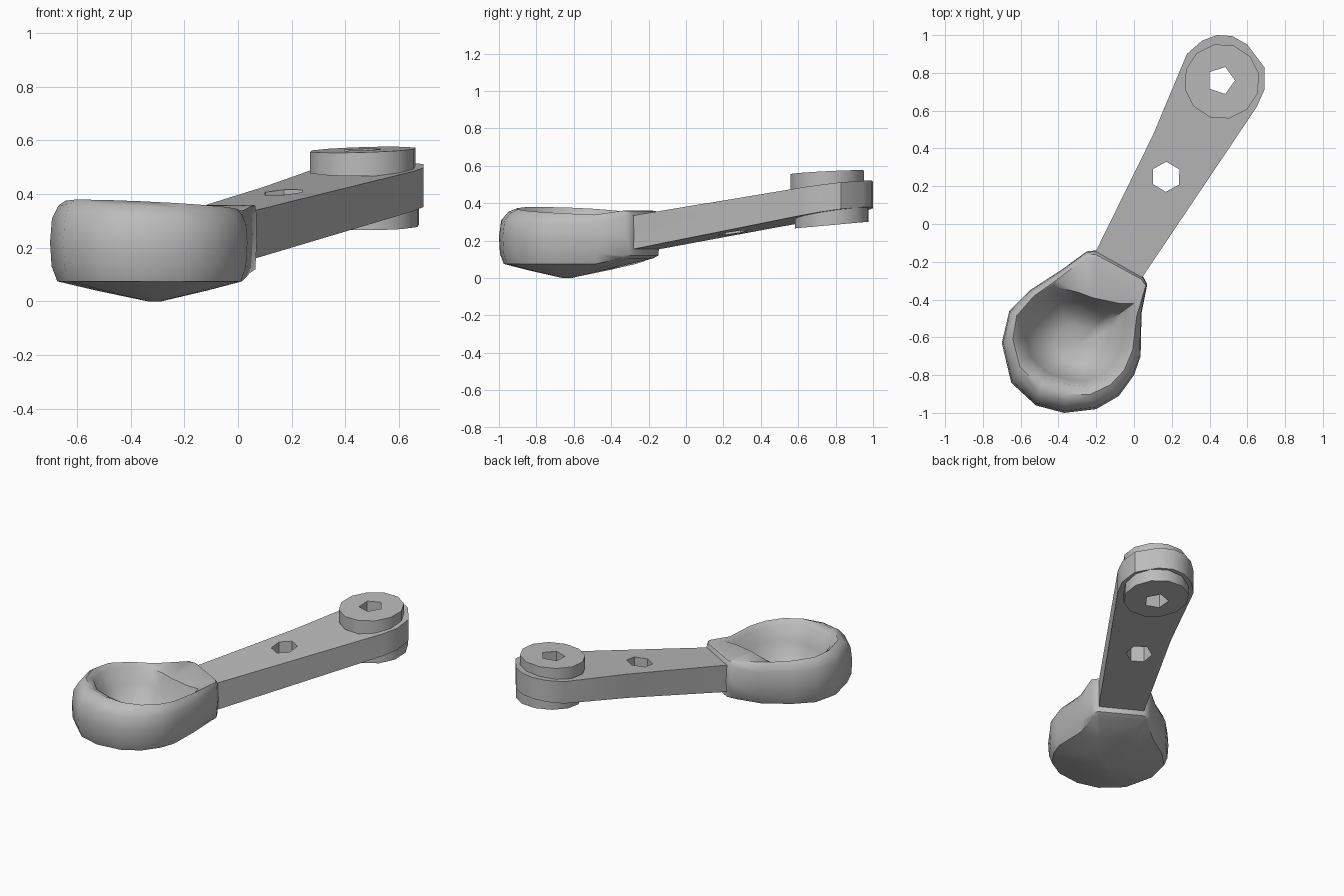
import bpy, bmesh, math
from mathutils import Vector

if "Cube" in bpy.data.objects:
    bpy.data.objects.remove(bpy.data.objects["Cube"])

grey = bpy.data.materials.new("grey")
grey.diffuse_color = (0.5, 0.5, 0.5, 1)
grey.use_nodes = True
grey.node_tree.nodes["Principled BSDF"].inputs["Base Color"].default_value = grey.diffuse_color


def finish(name, bm, angle):
    bmesh.ops.recalc_face_normals(bm, faces=bm.faces)
    me = bpy.data.meshes.new(name)
    bm.to_mesh(me)
    bm.free()
    ob = bpy.data.objects.new(name, me)
    bpy.context.collection.objects.link(ob)
    me.materials.append(grey)
    bpy.ops.object.select_all(action='DESELECT')
    ob.select_set(True)
    bpy.context.view_layer.objects.active = ob
    bpy.ops.object.shade_smooth_by_angle(angle=math.radians(angle))
    return ob


def loft(name, rings, angle):
    """Skin a stack of equal-length rings and close both ends."""
    bm = bmesh.new()
    vs = [[bm.verts.new(p) for p in r] for r in rings]
    n = len(rings[0])
    for a, b in zip(vs, vs[1:]):
        for i in range(n):
            j = (i + 1) % n
            bm.faces.new((a[i], a[j], b[j], b[i]))
    bm.faces.new(vs[0])
    bm.faces.new(vs[-1])
    return finish(name, bm, angle)


def circle(cx, cy, r, n, turn=0):
    return [(cx + r * math.cos(turn + math.tau * i / n),
             cy + r * math.sin(turn + math.tau * i / n)) for i in range(n)]


def prism(name, pts, low, high, angle=35):
    return loft(name, [[(x, y, f(x, y)) for x, y in pts] for f in (low, high)], angle)


def cut(ob, cutter):
    mod = ob.modifiers.new("hole", 'BOOLEAN')
    mod.operation = 'DIFFERENCE'
    mod.solver = 'EXACT'
    mod.object = cutter
    bpy.context.view_layer.objects.active = ob
    bpy.ops.object.modifier_apply(modifier=mod.name)


def along(x, y):
    return 0.5 * x + 0.866 * y


# Sloping arm with rounded far end
arm_outline = [(-0.215, -0.17), (-0.2, -0.14), (0.1, 0.47), (0.28, 0.9), (0.36, 0.97),
               (0.44, 1.0), (0.52, 0.995), (0.6, 0.95), (0.69, 0.83), (0.69, 0.71),
               (0.65, 0.62), (0.045, -0.28), (0.03, -0.31)]
arm = prism("arm", arm_outline,
            lambda x, y: 0.155 + 0.167 * (along(x, y) + 0.217),
            lambda x, y: 0.335 + 0.138 * (along(x, y) + 0.217))

# Discs above and below the far end
top_disc = prism("top_disc", circle(0.465, 0.755, 0.2, 12, 0.2),
                 lambda x, y: 0.48 + 0.07 * (y - 0.755),
                 lambda x, y: 0.565 + 0.05 * (y - 0.755) + 0.03 * (x - 0.465))
bottom_disc = prism("bottom_disc", circle(0.478, 0.78, 0.2, 12, 0.2),
                    lambda x, y: 0.283 + 0.09 * (y - 0.78),
                    lambda x, y: 0.38 + 0.09 * (y - 0.78))

# Through holes
end_hole = prism("end_hole", circle(0.46, 0.76, 0.075, 5, 0.0),
                 lambda x, y: 0.0, lambda x, y: 0.9)
mid_hole = prism("mid_hole", circle(0.17, 0.25, 0.08, 6, 0.5),
                 lambda x, y: 0.0, lambda x, y: 0.9)
for part in (arm, top_disc, bottom_disc):
    cut(part, end_hole)
cut(arm, mid_hole)
for helper in (end_hole, mid_hole):
    bpy.data.objects.remove(helper)

# Scoop: outer outline and matching inner rim
outer = [(-0.7, -0.63), (-0.66, -0.46), (-0.55, -0.35), (-0.38, -0.24), (-0.25, -0.145),
         (-0.2, -0.14), (0.05, -0.28), (0.07, -0.32), (0.04, -0.47), (0.035, -0.7),
         (0.0, -0.8), (-0.08, -0.91), (-0.2, -0.98), (-0.37, -1.0), (-0.52, -0.96),
         (-0.65, -0.84)]
inner = [(-0.61, -0.6), (-0.6, -0.5), (-0.52, -0.4), (-0.43, -0.33), (-0.3, -0.36),
         (-0.22, -0.39), (-0.08, -0.42), (0.0, -0.42), (0.0, -0.5), (-0.03, -0.65),
         (-0.08, -0.76), (-0.15, -0.82), (-0.25, -0.86), (-0.35, -0.85), (-0.48, -0.81),
         (-0.58, -0.71)]
mid = Vector((-0.31, -0.64))


def ring(t, z, rim_share=0.0, neck_z=0.0, scale=1.0):
    """Blend outer to inner by t; lift follows the rim, neck_z shifts the neck."""
    out = []
    for i, (o, p) in enumerate(zip(outer, inner)):
        neck = 4 <= i <= 7
        tt = t * (0.25 if neck and t < 0.8 else 1.0)
        q = mid + (Vector(o).lerp(Vector(p), tt) - mid) * scale
        # rim is highest at the front left and dips on the right
        lift = rim_share * (-0.05 * (q.x + 0.5) - 0.04 * (q.y + 0.9))
        out.append((q.x, q.y, z + (neck_z if neck else lift)))
    return out


scoop = loft("scoop", [
    ring(0, 0.0, scale=0.06),
    ring(0, 0.04, neck_z=0.02, scale=0.55),
    ring(0, 0.075, neck_z=0.03, scale=0.93),
    ring(0, 0.13, neck_z=-0.01, scale=0.985),
    ring(0, 0.22),
    ring(0.08, 0.31, 0.6, 0.02),
    ring(0.35, 0.36, 1.0, -0.003),
    ring(0.65, 0.38, 1.0, -0.02),
    ring(1, 0.355, 1.0, -0.02),
    ring(1, 0.24, scale=0.87),
    ring(1, 0.13, scale=0.62),
    ring(1, 0.09, scale=0.35),
    ring(1, 0.085, scale=0.05)], 50)
